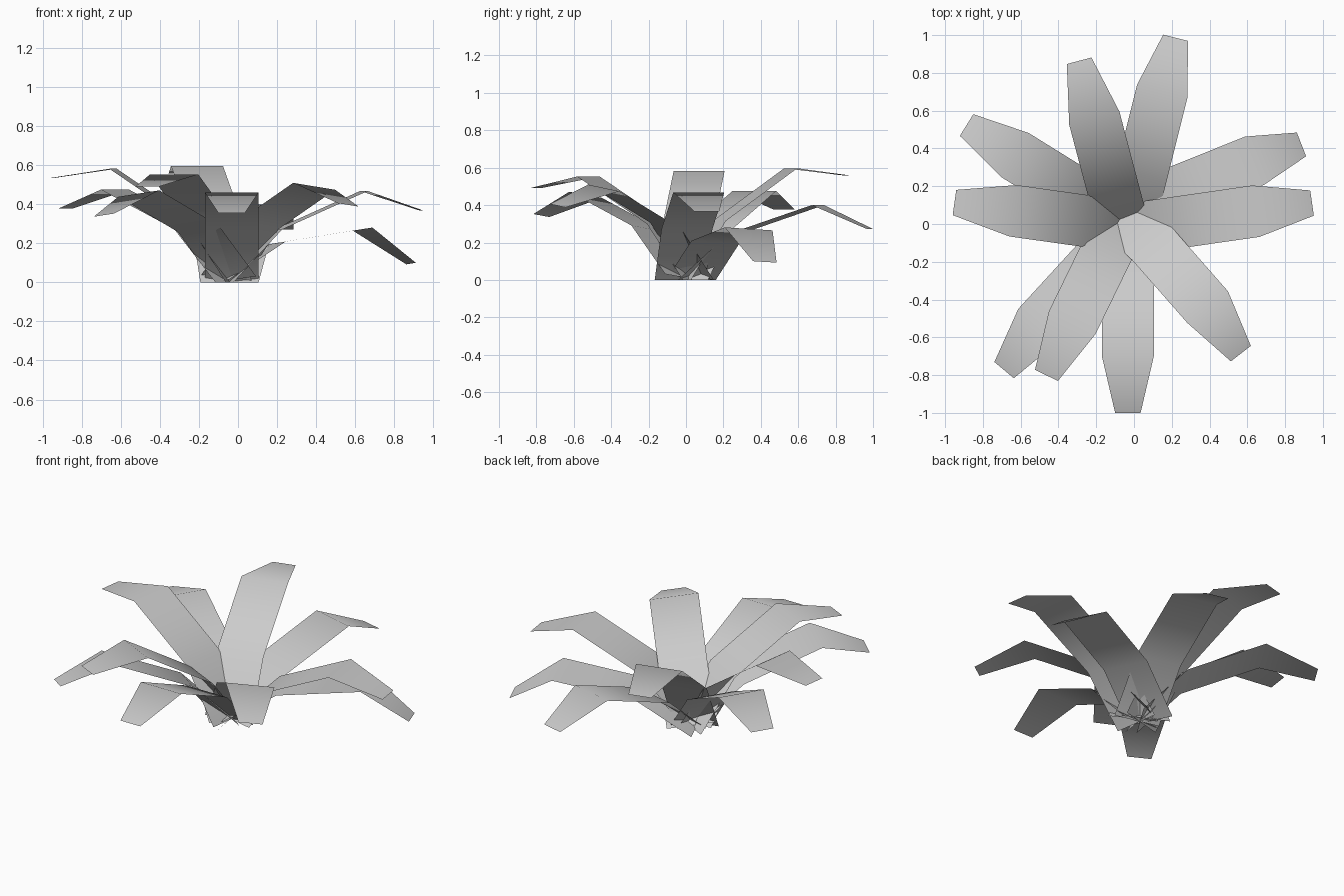
import bpy
from math import asin, cos, sin, radians, sqrt
from mathutils import Matrix, Vector

cube = bpy.data.objects.get("Cube")
if cube:
    bpy.data.objects.remove(cube, do_unlink=True)

# Single leaf colour
grey = bpy.data.materials.new("leaf_grey")
grey.use_nodes = True
colour = (0.6, 0.6, 0.6, 1)
grey.diffuse_color = colour
grey.node_tree.nodes["Principled BSDF"].inputs["Base Color"].default_value = colour

# Shared leaf shape: root, knee, bend and tip along a chord from root to bend
CHORD, HALF, TIP_HALF, TIP_LENGTH = 0.838, 0.1375, 0.0675, 0.317
DROOP = radians(52.5)
ROWS = [
    (0, 0, HALF),
    (0.36, 0.084, HALF),
    (CHORD, 0, HALF),
    (CHORD + TIP_LENGTH * cos(DROOP), -TIP_LENGTH * sin(DROOP), TIP_HALF),
]


def make_leaf(name, bend, heading, roll=0):
    """Folded strip whose bend sits at the given point, leaning out along heading."""
    turn, twist = radians(heading), radians(roll)
    lift = HALF * abs(sin(twist)) * 0.8
    rise = bend[2] - lift
    lean = asin(rise / CHORD)
    reach = sqrt(CHORD ** 2 - rise ** 2)
    root = Vector((bend[0] - reach * cos(turn), bend[1] - reach * sin(turn), lift))
    place = (Matrix.Translation(root) @ Matrix.Rotation(turn, 4, "Z")
             @ Matrix.Rotation(-lean, 4, "Y") @ Matrix.Rotation(twist, 4, "X"))

    verts = [place @ Vector((along, side * half, up))
             for along, up, half in ROWS for side in (-1, 1)]
    faces = [(i, i + 2, i + 3, i + 1) for i in range(0, len(verts) - 2, 2)]
    mesh = bpy.data.meshes.new(name)
    mesh.from_pydata(verts, [], faces)
    mesh.materials.append(grey)
    mesh.shade_smooth()
    leaf = bpy.data.objects.new(name, mesh)
    bpy.context.collection.objects.link(leaf)


# Rosette of leaves: bend centre, heading in degrees, roll
make_leaf("leaf_front", (-0.0325, -0.70, 0.46), -90)
make_leaf("leaf_front_left", (0.39, -0.44, 0.492), -47, -9)
make_leaf("leaf_left", (0.645, 0.068, 0.468), 8.2)
make_leaf("leaf_left_low", (0.638, 0.335, 0.273), 22.5, -3.5)
make_leaf("leaf_back_left", (0.15, 0.705, 0.40), 76)
make_leaf("leaf_back_right", (-0.21, 0.56, 0.597), 104.8)
make_leaf("leaf_right_back", (-0.63, 0.365, 0.475), 148.2)
make_leaf("leaf_right", (-0.64, 0.07, 0.582), 172)
make_leaf("leaf_front_right_outer", (-0.508, -0.537, 0.455), 226, 8)
make_leaf("leaf_front_right_inner", (-0.327, -0.522, 0.553), 244)
